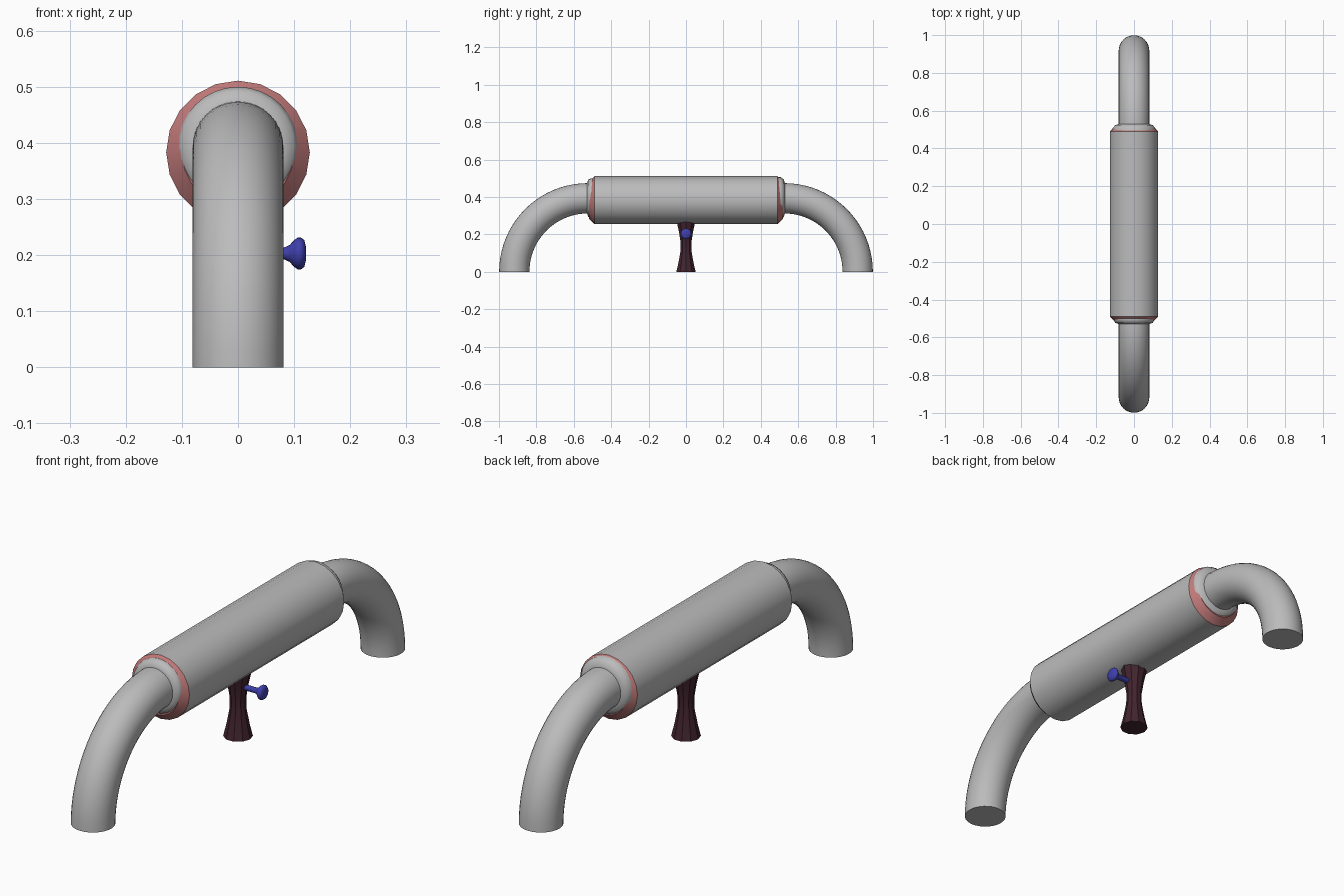
import bpy, bmesh
from math import pi, cos, sin, radians
from mathutils import Matrix, Vector

cube = bpy.data.objects.get("Cube")
if cube:
    bpy.data.objects.remove(cube, do_unlink=True)


def material(name, rgb):
    m = bpy.data.materials.new(name)
    m.use_nodes = True
    m.diffuse_color = (*rgb, 1)
    m.node_tree.nodes["Principled BSDF"].inputs["Base Color"].default_value = (*rgb, 1)
    return m


GREY = material("light grey metal", (0.5, 0.5, 0.5))
RED = material("salmon red", (0.53, 0.19, 0.19))
MAROON = material("dark maroon", (0.055, 0.018, 0.028))
BLUE = material("knob blue", (0.05, 0.05, 0.42))


def finish(name, bm, mats, angle=40):
    bmesh.ops.recalc_face_normals(bm, faces=bm.faces)
    mesh = bpy.data.meshes.new(name)
    bm.to_mesh(mesh)
    bm.free()
    ob = bpy.data.objects.new(name, mesh)
    bpy.context.collection.objects.link(ob)
    for m in mats:
        mesh.materials.append(m)
    if angle:
        bpy.ops.object.select_all(action='DESELECT')
        ob.select_set(True)
        bpy.context.view_layer.objects.active = ob
        bpy.ops.object.shade_smooth_by_angle(angle=radians(angle))
    return ob


def lathe(name, profile, sides, mats, transform, angle=40):
    """Turn (radius, height) points about z, cap both ends, then place."""
    bm = bmesh.new()
    rings = [[bm.verts.new((r * cos(2 * pi * i / sides), r * sin(2 * pi * i / sides), h))
              for i in range(sides)] for r, h in profile]
    for a, b in zip(rings, rings[1:]):
        for i in range(sides):
            j = (i + 1) % sides
            bm.faces.new((a[i], a[j], b[j], b[i]))
    bm.faces.new(rings[0])
    bm.faces.new(rings[-1])
    bm.transform(transform)
    return finish(name, bm, mats, angle)


ALONG_Y = Matrix.Rotation(-pi / 2, 4, 'X')
ALONG_X = Matrix.Rotation(pi / 2, 4, 'Y')
BEND_Y, BEND_R, PIPE_R = 0.525, 0.393, 0.081

# Sleeve with coloured tapered ends
sleeve = lathe("sleeve", [(0.1, -0.518), (0.128, -0.49), (0.128, 0.49), (0.1, 0.518)],
               20, [GREY, RED], Matrix.Translation((0, 0, 0.383)) @ ALONG_Y, 30)
for f in sleeve.data.polygons:
    f.material_index = int(abs(f.normal.y) > 0.3)

# Collars and bent pipes at each end
for side, label, flange in ((-1, "front", 0.107), (1, "back", 0.113)):
    turn = Matrix.Translation((0, 0, BEND_R)) @ Matrix.Scale(side, 4, (0, 1, 0)) @ ALONG_Y
    lathe(label + "_collar", [(flange, 0.47), (flange, 0.507), (0.1, 0.523), (0.079, 0.53)],
          32, [GREY], turn, 60)

    bm = bmesh.new()
    ring = bmesh.ops.create_circle(bm, segments=32, radius=PIPE_R, cap_ends=True)["verts"]
    bmesh.ops.translate(bm, verts=ring, vec=(0, side * (BEND_Y + BEND_R), 0))
    base = list(bm.faces)
    spun = bmesh.ops.spin(bm, geom=base + list(base[0].edges) + ring, cent=(0, side * BEND_Y, 0),
                          axis=(1, 0, 0), angle=side * pi / 2, steps=20,
                          use_duplicate=False)["geom_last"]
    # Short straight run hidden inside the sleeve
    last = [v for v in spun if isinstance(v, bmesh.types.BMVert)]
    tip = [f for f in spun if isinstance(f, bmesh.types.BMFace)]
    more = bmesh.ops.extrude_face_region(bm, geom=tip)["geom"]
    bmesh.ops.translate(bm, verts=[v for v in more if isinstance(v, bmesh.types.BMVert)],
                        vec=(0, -side * 0.1, 0))
    if not any(abs(f.normal.z) > 0.99 and f.calc_center_median().z < 0.001 for f in bm.faces):
        bm.faces.new([v for v in bm.verts if abs(v.co.z) < 1e-5])
    finish(label + "_pipe", bm, [GREY])

# Waisted stem under the sleeve
lathe("stem", [(0.054, 0), (0.042, 0.05), (0.031, 0.11), (0.03, 0.155), (0.039, 0.21), (0.052, 0.268)],
      10, [MAROON], Matrix.Identity(4), 25)

# Turned knob on the left of the stem
lathe("knob", [(0.011, 0.02), (0.011, 0.083), (0.015, 0.092), (0.024, 0.1), (0.0285, 0.107),
               (0.0285, 0.112), (0.024, 0.118), (0.012, 0.121)],
      20, [BLUE], Matrix.Translation((0, 0, 0.203)) @ ALONG_X, 60)
